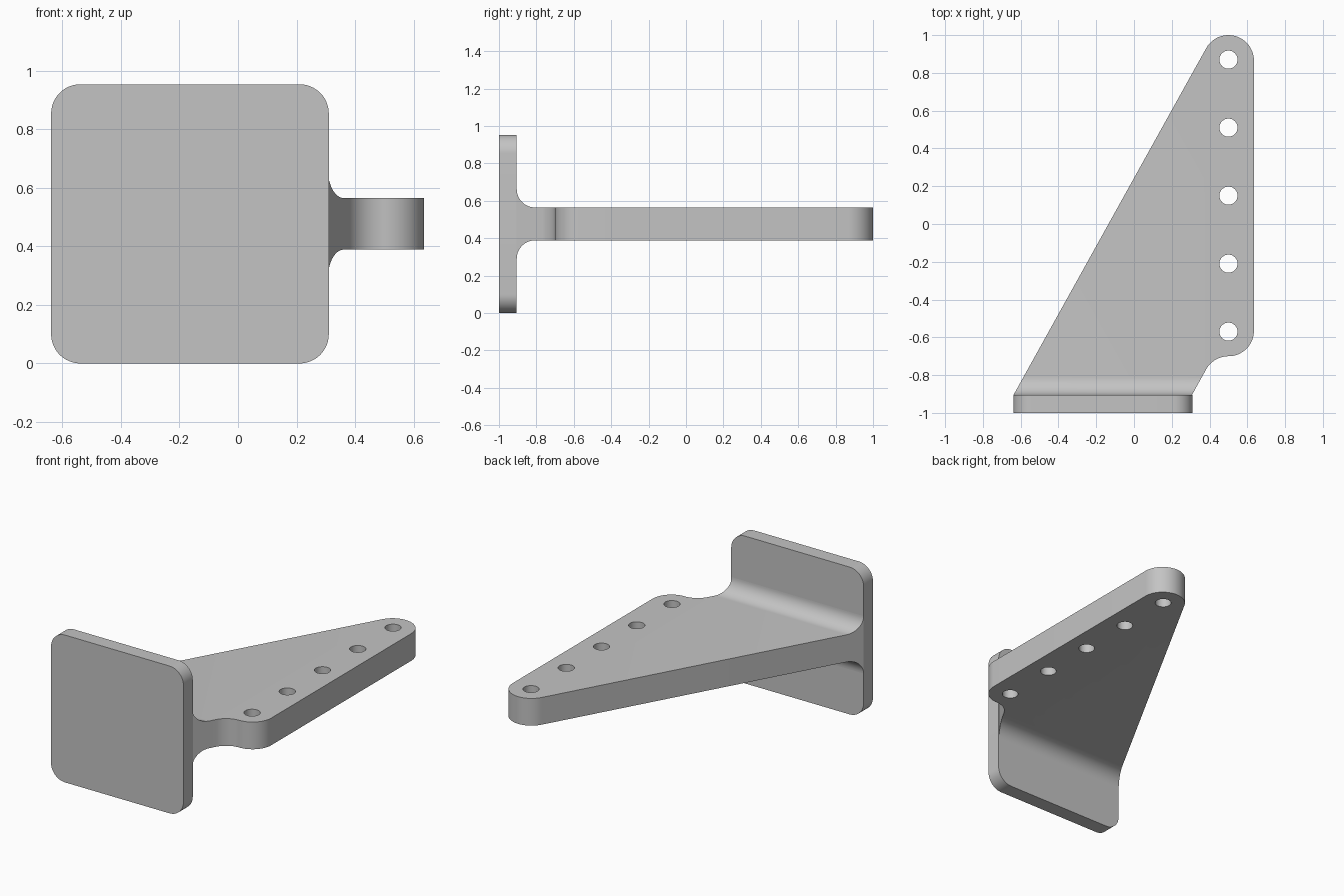
import bpy
import bmesh
from math import sin, cos, pi, radians
from mathutils import Vector

cube = bpy.data.objects.get("Cube")
if cube:
    bpy.data.objects.remove(cube, do_unlink=True)

grey = bpy.data.materials.new("plain grey")
grey.use_nodes = True
colour = (0.55, 0.55, 0.55, 1)
grey.diffuse_color = colour
grey.node_tree.nodes["Principled BSDF"].inputs["Base Color"].default_value = colour


def arc(cx, cy, r, start, end, steps=16):
    """Points on a circular arc, angles in degrees."""
    angles = [radians(start + (end - start) * i / steps) for i in range(steps + 1)]
    return [(cx + r * cos(a), cy + r * sin(a)) for a in angles]


def prism(name, profile, place, depth):
    """Extrude a 2D profile, put into space by place(u, v), along depth."""
    bm = bmesh.new()
    face = bm.faces.new([bm.verts.new(place(u, v)) for u, v in profile])
    new = bmesh.ops.extrude_face_region(bm, geom=[face])["geom"]
    moved = [g for g in new if isinstance(g, bmesh.types.BMVert)]
    bmesh.ops.translate(bm, verts=moved, vec=Vector(depth))
    bmesh.ops.recalc_face_normals(bm, faces=bm.faces)
    mesh = bpy.data.meshes.new(name)
    bm.to_mesh(mesh)
    bm.free()
    mesh.materials.append(grey)
    obj = bpy.data.objects.new(name, mesh)
    bpy.context.collection.objects.link(obj)
    return obj


def activate(obj):
    bpy.ops.object.select_all(action="DESELECT")
    obj.select_set(True)
    bpy.context.view_layer.objects.active = obj


def cut(obj, tool, operation):
    """Apply a boolean and discard its tool."""
    mod = obj.modifiers.new("cut", "BOOLEAN")
    mod.operation = operation
    mod.solver = "EXACT"
    mod.object = tool
    activate(obj)
    bpy.ops.object.modifier_apply(modifier=mod.name)
    bpy.data.objects.remove(tool, do_unlink=True)


LEFT, RIGHT, TOP = -0.638, 0.31, 0.953
FRONT, PLATE_BACK, EMBED = -1.0, -0.905, -0.95
MID, HALF = TOP / 2, 0.088
HOLE_X, END_R, FILLET = 0.5, 0.135, 0.098
FIRST, LAST = -0.565, 0.865

# Mounting plate with rounded corners
r = 0.1
corners = [(RIGHT - r, TOP - r), (LEFT + r, TOP - r), (LEFT + r, r), (RIGHT - r, r)]
outline = []
for i, (cx, cz) in enumerate(corners):
    outline += arc(cx, cz, r, 90 * i, 90 * i + 90, 12)
plate = prism("mounting_plate", outline, lambda u, v: (u, FRONT, v),
              (0, PLATE_BACK - FRONT, 0))

# Arm plan: round ends, slanted sides and a concave neck
plan = arc(HOLE_X, FIRST, END_R, 0, -90)[::-1]
plan += arc(HOLE_X, LAST, END_R, 0, 151, 24)
plan += [(LEFT, PLATE_BACK), (LEFT + 0.03, EMBED), (RIGHT - 0.03, EMBED), (RIGHT - 0.003, PLATE_BACK)]
plan += arc(HOLE_X, FIRST - 2 * END_R, END_R, 150, 90)[:-1]
arm = prism("support_arm", plan, lambda u, v: (u, v, 0), (0, 0, TOP))

# Side profile: flat slab flaring into the plate with fillets
upper = [(1.1, HALF)]
upper += arc(PLATE_BACK + FILLET, HALF + FILLET, FILLET, 270, 180)
upper += [(EMBED - 0.02, HALF + FILLET)]
side = upper + [(y, -z) for y, z in reversed(upper)]
flare = prism("flare_tool", side, lambda u, v: (-1, u, MID + v), (2, 0, 0))
cut(arm, flare, "INTERSECT")

# Row of five bolt holes
for i in range(5):
    y = -0.57 + 0.36 * i
    hole = prism("hole_tool", arc(HOLE_X, y, 0.048, 0, 360, 32)[:-1],
                 lambda u, v: (u, v, 0), (0, 0, TOP))
    cut(arm, hole, "DIFFERENCE")

for part in (plate, arm):
    activate(part)
    bpy.ops.object.shade_smooth_by_angle(angle=pi / 6)
